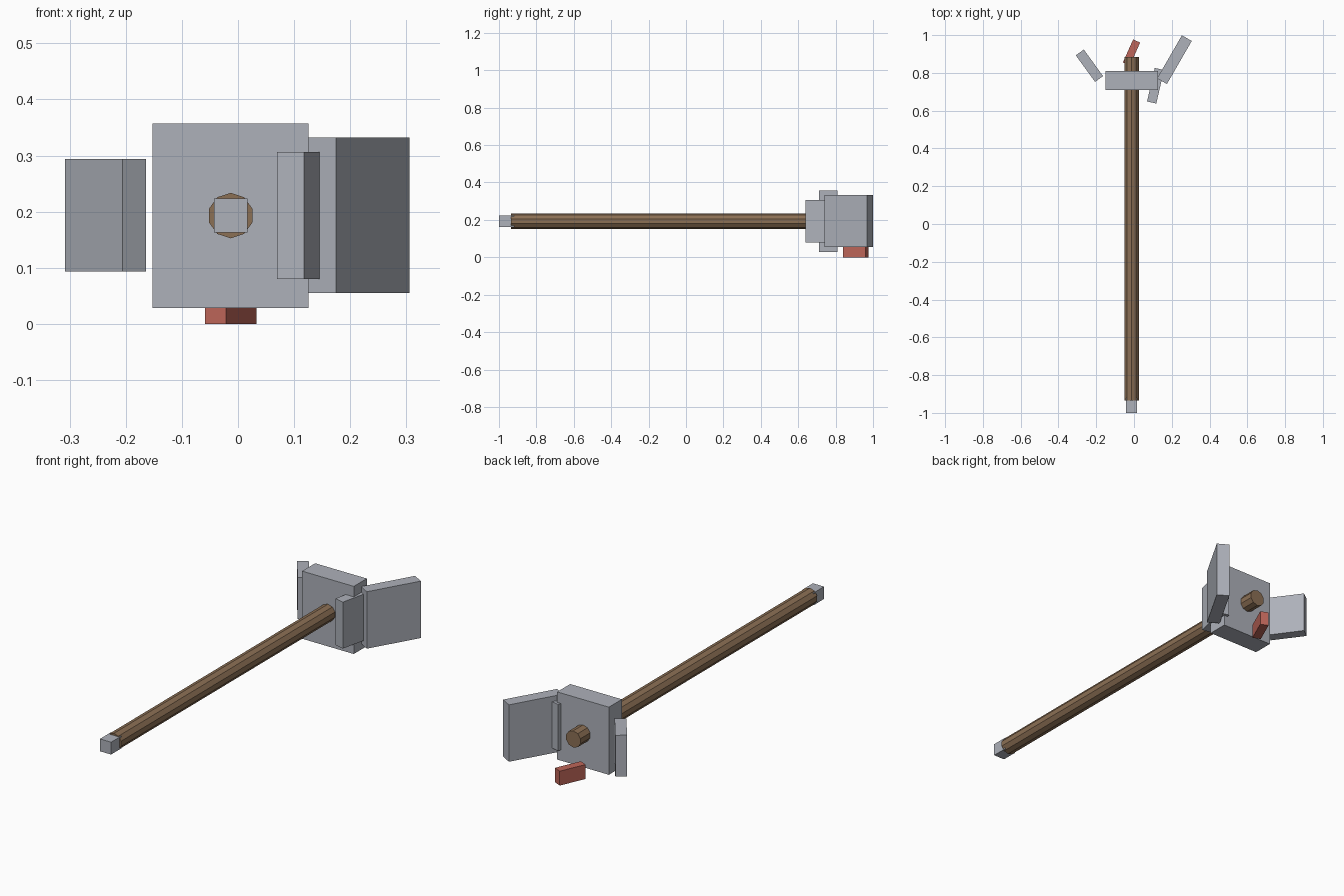
import bpy
import math

if "Cube" in bpy.data.objects:
    bpy.data.objects.remove(bpy.data.objects["Cube"])


def material(name, rgb):
    m = bpy.data.materials.new(name)
    m.diffuse_color = (*rgb, 1)
    m.use_nodes = True
    m.node_tree.nodes["Principled BSDF"].inputs["Base Color"].default_value = m.diffuse_color
    return m


steel = material("grey steel", (0.42, 0.44, 0.49))
wood = material("brown wood", (0.26, 0.16, 0.09))
red = material("red", (0.51, 0.13, 0.10))


def box(name, x, y, z0, z1, thick, length, lean, mat):
    """Upright slab: thick across x, long along y, turned towards +x by lean degrees."""
    bpy.ops.mesh.primitive_cube_add(size=1, location=(x, y, (z0 + z1) / 2))
    ob = bpy.context.object
    ob.name = name
    ob.scale = (thick, length, z1 - z0)
    ob.rotation_euler.z = math.radians(-lean)
    ob.data.materials.append(mat)


# Ten-sided handle lying along y, a corner at the top
AXIS_X, AXIS_Z = -0.013, 0.193
bpy.ops.mesh.primitive_cylinder_add(
    vertices=10, radius=0.0405, depth=1.82,
    location=(AXIS_X, -0.025, AXIS_Z), rotation=(math.pi / 2, 0, 0))
handle = bpy.context.object
handle.name = "handle"
handle.data.materials.append(wood)

# End cap and hammer block
box("end_cap", AXIS_X, -0.96, 0.163, 0.223, 0.06, 0.08, 0, steel)
box("head_block", AXIS_X, 0.76, 0.028, 0.357, 0.278, 0.10, 0, steel)

# Angled plates around the head
box("large_blade", 0.214, 0.870, 0.055, 0.332, 0.06, 0.263, 30, steel)
box("blade_mount", 0.114, 0.732, 0.080, 0.306, 0.05, 0.182, 13, steel)
box("small_blade", -0.236, 0.838, 0.093, 0.294, 0.052, 0.1735, -36, steel)

# Red tab below the head
box("red_tab", AXIS_X, 0.908, 0.0, 0.07, 0.0405, 0.133, 24, red)
